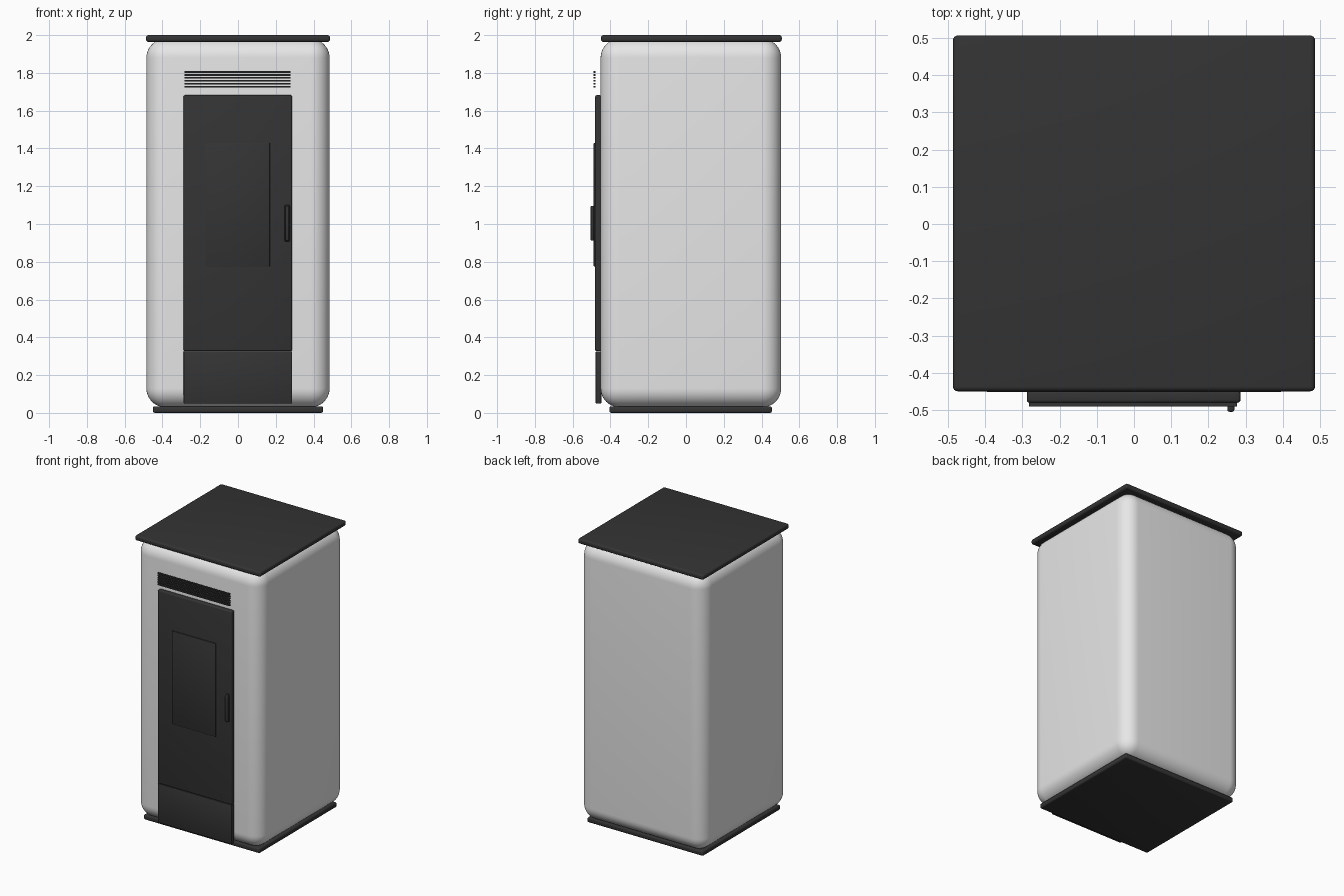
import bpy, math

if "Cube" in bpy.data.objects:
    bpy.data.objects.remove(bpy.data.objects["Cube"])


def material(name, rgb):
    m = bpy.data.materials.new(name)
    m.diffuse_color = (*rgb, 1)
    m.use_nodes = True
    m.node_tree.nodes["Principled BSDF"].inputs["Base Color"].default_value = m.diffuse_color
    return m


white = material("light_enamel", (0.8, 0.8, 0.8))
black = material("dark_metal", (0.034, 0.034, 0.034))


def box(name, lo, hi, mat, bevel=0.0, segs=3):
    """Box from its two extreme corners, with optional rounded edges."""
    size = [b - a for a, b in zip(lo, hi)]
    mid = [(a + b) / 2 for a, b in zip(lo, hi)]
    bpy.ops.mesh.primitive_cube_add(size=1, location=mid)
    o = bpy.context.object
    o.name = name
    o.scale = size
    bpy.ops.object.transform_apply(location=False, rotation=False, scale=True)
    o.data.materials.append(mat)
    if bevel:
        mod = o.modifiers.new("rounding", 'BEVEL')
        mod.width = bevel
        mod.segments = segs
        bpy.ops.object.modifier_apply(modifier=mod.name)
        bpy.ops.object.shade_smooth_by_angle(angle=math.radians(40))
    return o


# Rounded stove body between a base plate and a lid
box("body", (-0.485, -0.452, 0.03), (0.485, 0.504, 1.98), white, 0.1, 10)
box("base_plate", (-0.45, -0.405, 0), (0.45, 0.455, 0.035), black, 0.01)
box("top_plate", (-0.487, -0.45, 1.964), (0.487, 0.507, 2.0), black, 0.013, 4)

# Front: tall door above a shallow drawer panel
box("door", (-0.288, -0.481, 0.327), (0.286, -0.448, 1.682), black, 0.008)
box("ash_drawer", (-0.288, -0.478, 0.05), (0.286, -0.448, 0.325), black, 0.003, 2)

# Slightly raised window pane
box("window", (-0.173, -0.489, 0.774), (0.169, -0.480, 1.43), black, 0.004, 2)

# Handle: grip bar on a thin backing plate
box("handle_plate", (0.247, -0.489, 0.908), (0.274, -0.480, 1.10), black, 0.004, 2)
box("handle_grip", (0.251, -0.505, 0.912), (0.270, -0.484, 1.096), black, 0.006)

# Air vent slats above the door
for i in range(6):
    z = 1.727 + i * 0.0155
    box(f"vent_slat_{i + 1}", (-0.282, -0.491, z - 0.0045),
        (0.277, -0.480, z + 0.0045), black)
